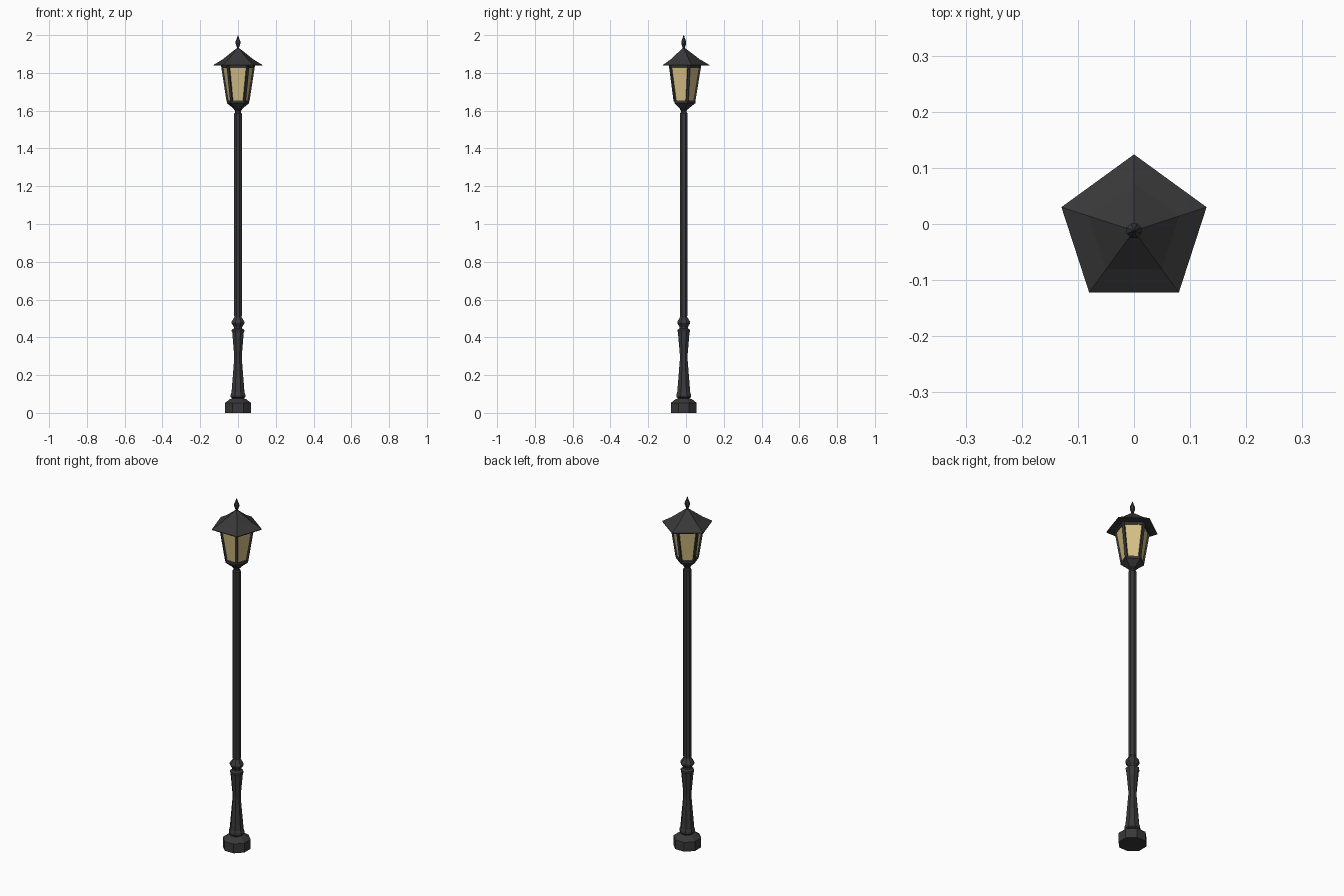
import bpy, bmesh, math
from mathutils import Vector, Matrix

if "Cube" in bpy.data.objects:
    bpy.data.objects.remove(bpy.data.objects["Cube"])

CY = -0.012          # lamp axis offset (pentagon roof is centred by its bounds)


def material(name, rgb):
    m = bpy.data.materials.new(name)
    m.diffuse_color = (*rgb, 1)
    m.use_nodes = True
    m.node_tree.nodes["Principled BSDF"].inputs["Base Color"].default_value = m.diffuse_color
    return m


IRON = material("dark iron", (0.040, 0.040, 0.041))
GLASS = material("warm glass", (0.68, 0.53, 0.24))


def finish(name, bm, mat):
    bmesh.ops.recalc_face_normals(bm, faces=bm.faces)
    me = bpy.data.meshes.new(name)
    bm.to_mesh(me)
    bm.free()
    me.materials.append(mat)
    ob = bpy.data.objects.new(name, me)
    bpy.context.collection.objects.link(ob)
    return ob


def point(r, z, i, n, start):
    a = start + 2 * math.pi * i / n
    return Vector((r * math.cos(a), CY + r * math.sin(a), z))


def lathe(name, profile, n, mat=IRON, start=0.0):
    """Flat-sided turned part from (radius, height) pairs, capped at both ends."""
    bm = bmesh.new()
    rings = [[bm.verts.new(point(r, z, i, n, start)) for i in range(n)] for r, z in profile]
    for a, b in zip(rings, rings[1:]):
        for i in range(n):
            j = (i + 1) % n
            bm.faces.new((a[i], a[j], b[j], b[i]))
    bm.faces.new(rings[0][::-1])
    bm.faces.new(rings[-1])
    bmesh.ops.remove_doubles(bm, verts=bm.verts, dist=1e-5)
    return finish(name, bm, mat)


OCT = math.pi / 8
PENT = math.pi / 2

# Base and turned column
lathe("base", [(0.074, 0), (0.074, 0.053), (0.045, 0.074), (0.032, 0.076)], 8, start=OCT)
lathe("pedestal", [(0.034, 0.07), (0.034, 0.078), (0.042, 0.084), (0.042, 0.096), (0.037, 0.11),
                   (0.022, 0.285), (0.022, 0.305), (0.033, 0.425), (0.036, 0.432),
                   (0.036, 0.440), (0.024, 0.447)], 8, start=OCT)
lathe("collar_bead", [(0.024, 0.44), (0.024, 0.455), (0.037, 0.475), (0.037, 0.482),
                      (0.020, 0.508), (0.020, 0.516)], 8, start=OCT)
lathe("post", [(0.022, 0.512), (0.022, 1.585), (0.016, 1.592), (0.016, 1.60),
               (0.022, 1.605), (0.022, 1.615)], 8, start=OCT)

# Lantern: tray, glass, corner bars, rims
RB, RT, ZB, ZT = 0.061, 0.092, 1.652, 1.835
lathe("lantern_tray", [(0.022, 1.608), (0.030, 1.615), (0.062, 1.640), (0.062, 1.655)], 5, start=PENT)
lathe("lantern_glass", [(RB - 0.005, ZB), (RT - 0.005, ZT)], 5, GLASS, PENT)

bm = bmesh.new()
for i in range(5):
    lo, hi = point(RB - 0.004, ZB - 0.004, i, 5, PENT), point(RT - 0.004, ZT + 0.004, i, 5, PENT)
    d = hi - lo
    m = (Matrix.Translation((lo + hi) / 2) @ Matrix.Rotation(PENT + i * math.tau / 5, 4, 'Z')
         @ Matrix.Rotation(math.atan2(RT - RB, d.z), 4, 'Y') @ Matrix.Diagonal((0.009, 0.013, d.length, 1)))
    bmesh.ops.create_cube(bm, size=1, matrix=m)
finish("lantern_bars", bm, IRON)
lathe("lantern_top_rim", [(RT - 0.001, 1.826), (RT + 0.001, 1.842)], 5, start=PENT)

# Roof and finial
lathe("roof", [(0.136, 1.838), (0.136, 1.842), (0.085, 1.872), (0.008, 1.930)], 5, start=PENT)
lathe("finial", [(0.007, 1.922), (0.007, 1.936), (0.014, 1.955), (0.014, 1.965),
                 (0.006, 1.985), (0.001, 2.0)], 8, start=OCT)
